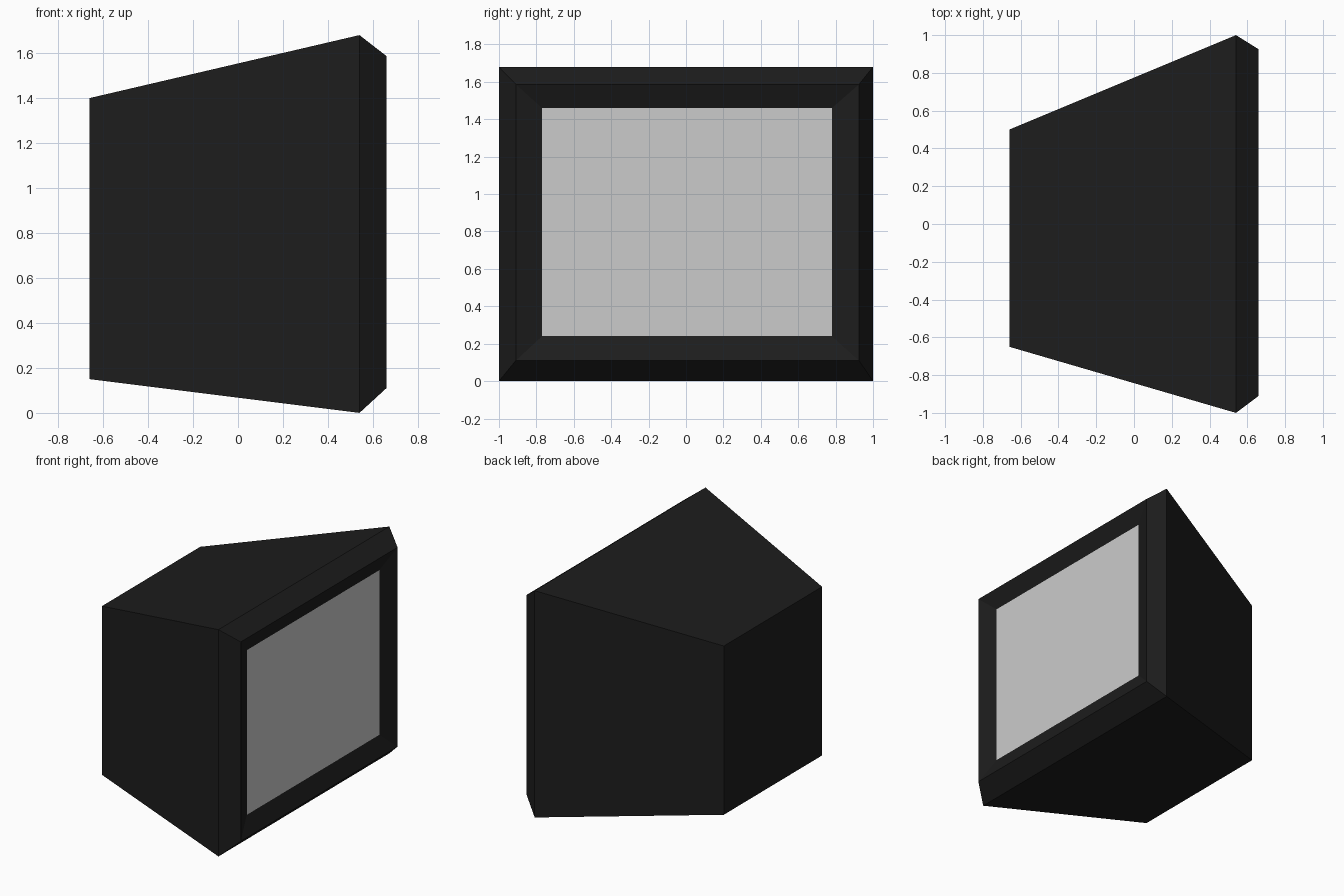
import bpy, bmesh

if "Cube" in bpy.data.objects:
    bpy.data.objects.remove(bpy.data.objects["Cube"])


def ring(bm, x, y0, y1, z0, z1):
    """Rectangular cross-section facing +x."""
    return [bm.verts.new((x, y, z)) for y, z in ((y0, z0), (y1, z0), (y1, z1), (y0, z1))]


def finish(bm, name, colour=None):
    mesh = bpy.data.meshes.new(name)
    bm.to_mesh(mesh)
    bm.free()
    obj = bpy.data.objects.new(name, mesh)
    bpy.context.collection.objects.link(obj)
    if colour:
        mat = bpy.data.materials.new(name + "_colour")
        mat.diffuse_color = colour
        mat.use_nodes = True
        mat.node_tree.nodes["Principled BSDF"].inputs["Base Color"].default_value = mat.diffuse_color
        mesh.materials.append(mat)
    return obj


SCREEN = (0.612, -0.77, 0.78, 0.24, 1.46)

# Casing: back, widest rim, front lip, then the bezel sloping in to the screen
sections = [
    (-0.66, -0.65, 0.50, 0.15, 1.40),
    (0.54, -1.00, 1.00, 0.00, 1.68),
    (0.66, -0.91, 0.925, 0.11, 1.587),
    SCREEN,
]
bm = bmesh.new()
rings = [ring(bm, *s) for s in sections]
bm.faces.new(rings[0][::-1])
for a, b in zip(rings, rings[1:]):
    for i in range(4):
        j = (i + 1) % 4
        bm.faces.new((a[i], a[j], b[j], b[i]))
finish(bm, "monitor_casing", (0.012, 0.012, 0.012, 1))

# Screen: flat grey panel closing the recess
bm = bmesh.new()
bm.faces.new(ring(bm, *SCREEN))
finish(bm, "screen")
